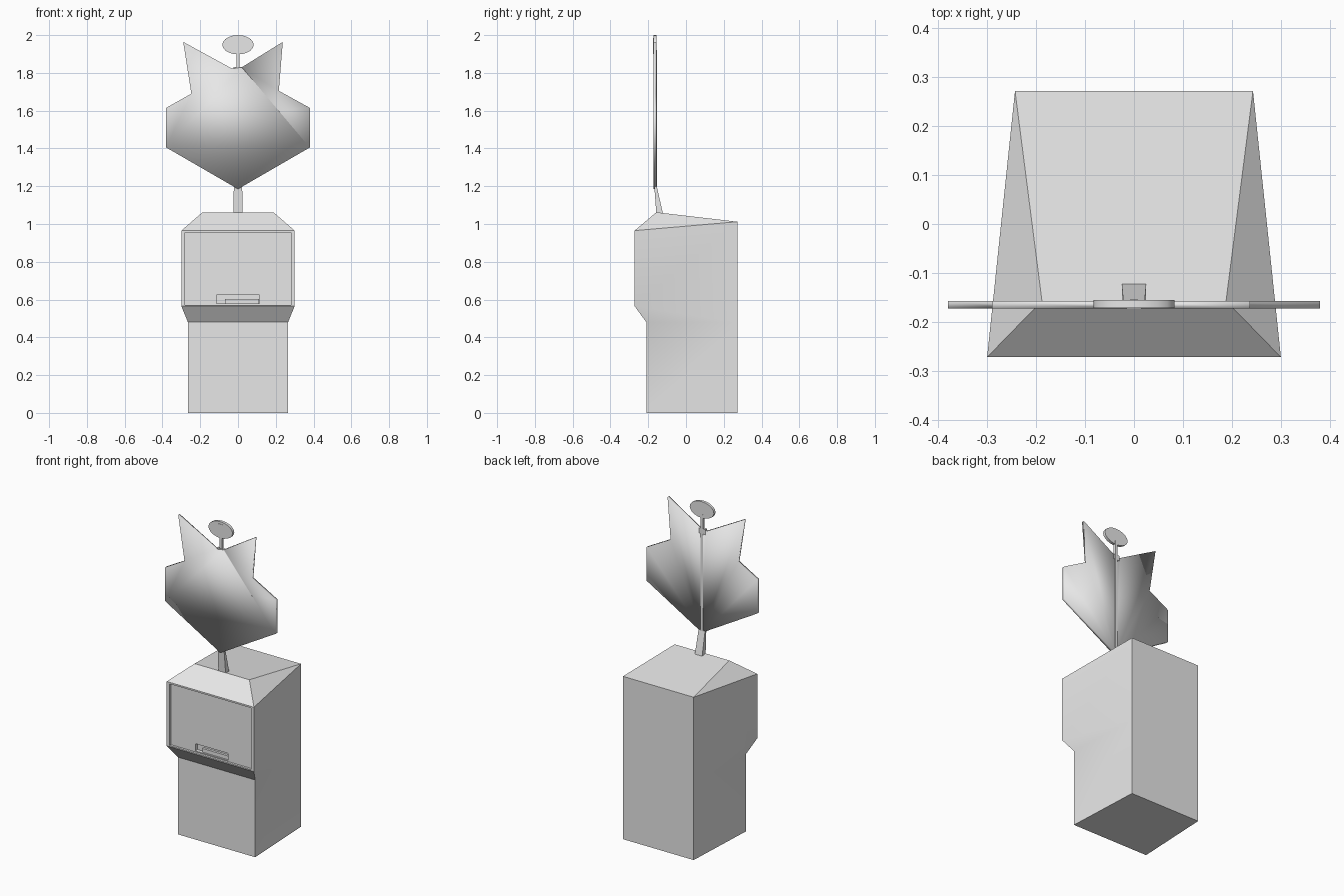
import bpy, bmesh, math

cube = bpy.data.objects.get("Cube")
if cube:
    bpy.data.objects.remove(cube)

grey = bpy.data.materials.new("plain grey")
grey.use_nodes = True
grey.diffuse_color = (0.8, 0.8, 0.8, 1)
grey.node_tree.nodes["Principled BSDF"].inputs["Base Color"].default_value = (0.8, 0.8, 0.8, 1)


def finish(name, bm, angle=30):
    bmesh.ops.recalc_face_normals(bm, faces=bm.faces[:])
    mesh = bpy.data.meshes.new(name)
    bm.to_mesh(mesh)
    bm.free()
    obj = bpy.data.objects.new(name, mesh)
    bpy.context.collection.objects.link(obj)
    mesh.materials.append(grey)
    bpy.ops.object.select_all(action='DESELECT')
    obj.select_set(True)
    bpy.context.view_layer.objects.active = obj
    bpy.ops.object.shade_smooth_by_angle(angle=math.radians(angle))
    return obj


def bridge(bm, a, b):
    for i in range(len(a)):
        j = (i + 1) % len(a)
        bm.faces.new((a[i], a[j], b[j], b[i]))


def box(name, x0, x1, y0, y1, z0, z1):
    bm = bmesh.new()
    rings = [[bm.verts.new((x, y, z)) for x, z in ((x0, z0), (x1, z0), (x1, z1), (x0, z1))]
             for y in (y0, y1)]
    bridge(bm, *rings)
    for ring in rings:
        bm.faces.new(ring)
    return finish(name, bm)


# Cabinet: mirrored pairs of corners, each given as half width, depth, height
bm = bmesh.new()
corners = {
    "foot": (0.265, -0.21, 0), "knee": (0.265, -0.21, 0.48),
    "chin": (0.30, -0.272, 0.565), "brow": (0.30, -0.272, 0.965),
    "ridge": (0.188, -0.157, 1.062), "back_top": (0.243, 0.272, 1.012),
    "back_mid": (0.243, 0.272, 0.48), "back_foot": (0.243, 0.272, 0)}
L = {k: bm.verts.new((x, y, z)) for k, (x, y, z) in corners.items()}
R = {k: bm.verts.new((-x, y, z)) for k, (x, y, z) in corners.items()}
for S in (L, R):
    for names in (("foot", "knee", "back_mid", "back_foot"),
                  ("knee", "chin", "back_mid"),
                  ("chin", "brow", "back_top", "back_mid"),
                  ("brow", "ridge", "back_top")):
        bm.faces.new([S[n] for n in names])
for a, b in (("foot", "knee"), ("knee", "chin"), ("brow", "ridge"), ("ridge", "back_top"),
             ("back_top", "back_mid"), ("back_mid", "back_foot"), ("back_foot", "foot")):
    bm.faces.new((L[a], L[b], R[b], R[a]))

# Front panel and slot: nested rectangles stepping inward
ring = [R["chin"], L["chin"], L["brow"], R["brow"]]
for w, z0, z1, y in ((0.28, 0.572, 0.955, -0.272), (0.28, 0.572, 0.955, -0.258),
                     (0.113, 0.578, 0.623, -0.258), (0.113, 0.578, 0.623, -0.235)):
    inner = [bm.verts.new(p) for p in ((-w, y, z0), (w, y, z0), (w, y, z1), (-w, y, z1))]
    bridge(bm, ring, inner)
    ring = inner
bm.faces.new(ring)
finish("cabinet", bm)
box("slot_lip", -0.07, 0.112, -0.25, -0.234, 0.579, 0.602)

# Tapered post carrying the sign
bm = bmesh.new()
low = [bm.verts.new((x, y, 1.055)) for x, y in ((-0.025, -0.157), (0.025, -0.157), (0.025, -0.122), (-0.025, -0.122))]
high = [bm.verts.new((x, y, 1.2)) for x, y in ((-0.022, -0.168), (0.022, -0.168), (0.022, -0.155), (-0.022, -0.155))]
bridge(bm, low, high)
bm.faces.new(low)
bm.faces.new(high)
finish("post", bm)

# Leaf shaped sign plate, back fanned out from its bottom tip
outline = [(0, 1.185), (0.38, 1.405), (0.38, 1.615), (0.216, 1.705), (0.237, 1.964),
           (0.02, 1.83), (-0.03, 1.822), (-0.29, 1.964), (-0.247, 1.69),
           (-0.38, 1.615), (-0.38, 1.405)]
bm = bmesh.new()
front = [bm.verts.new((x, -0.173, z)) for x, z in outline]
back = [bm.verts.new((x, -0.157, z)) for x, z in outline]
bridge(bm, front, back)
for i in range(1, len(back) - 1):
    bm.faces.new((back[0], back[i], back[i + 1]))
# The right wing sinks behind a diagonal seam
seam = bm.verts.new((0.215, -0.173, 1.6))
sunk = bm.verts.new((0.02, -0.164, 1.826))
bm.faces.new([front[0], front[1], seam, front[5], front[6], front[8], front[9], front[10]])
bm.faces.new((front[6], front[7], front[8]))
bm.faces.new((front[1], front[2], seam))
bm.faces.new((front[2], front[3], seam))
bm.faces.new((front[3], sunk, seam))
bm.faces.new((front[3], front[4], sunk))
bm.faces.new((front[4], front[5], sunk))
bm.faces.new((front[5], seam, sunk))
finish("sign_plate", bm, 180)

# Stem along the back of the plate, and the disc on top
box("stem", -0.008, 0.008, -0.168, -0.154, 1.19, 1.92)
box("stem_collar", -0.025, 0.02, -0.172, -0.155, 1.80, 1.832)
bm = bmesh.new()
rings = []
for y in (-0.172, -0.155):
    rings.append([bm.verts.new((0.083 * math.cos(t), y, 1.949 + 0.051 * math.sin(t)))
                  for t in (math.tau * i / 20 for i in range(20))])
bridge(bm, *rings)
for ring in rings:
    bm.faces.new(ring)
finish("top_disc", bm)
box("disc_stem", -0.015, 0.015, -0.174, -0.17, 1.90, 1.985)
